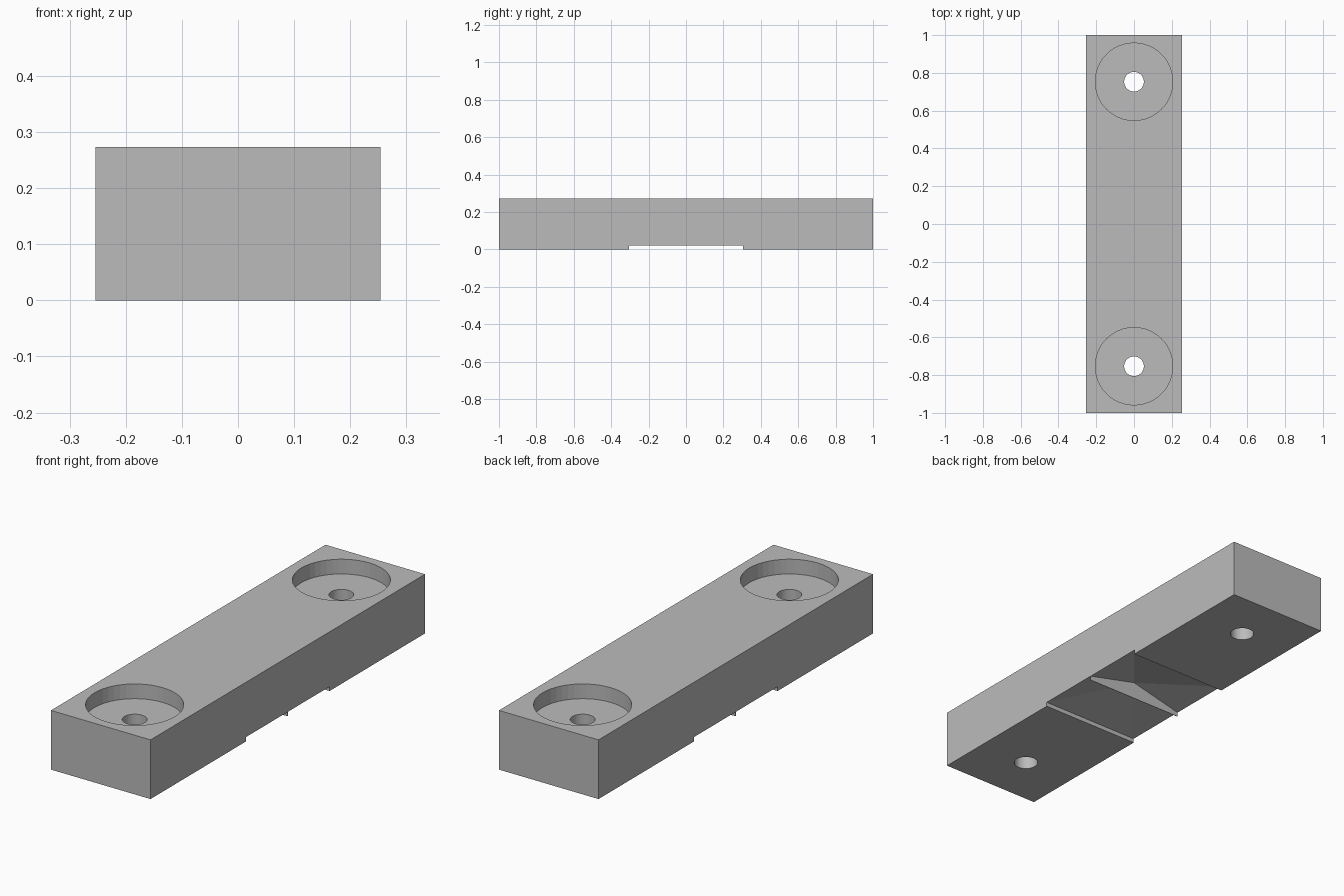
import bpy, bmesh
from mathutils import Matrix

if "Cube" in bpy.data.objects:
    bpy.data.objects.remove(bpy.data.objects["Cube"])

grey = bpy.data.materials.new("plain_grey")
grey.diffuse_color = (0.5, 0.5, 0.5, 1)
grey.use_nodes = True
grey.node_tree.nodes["Principled BSDF"].inputs["Base Color"].default_value = grey.diffuse_color

W, L, H = 0.254, 1.0, 0.273      # half width, half length, height
POCKET, LIP, PEAK = 0.305, 0.02, 0.08


def make_object(name, bm):
    bmesh.ops.recalc_face_normals(bm, faces=bm.faces)
    me = bpy.data.meshes.new(name)
    bm.to_mesh(me)
    bm.free()
    me.materials.append(grey)
    ob = bpy.data.objects.new(name, me)
    bpy.context.collection.objects.link(ob)
    return ob


def box(name, x, y, z0, z1):
    bm = bmesh.new()
    m = Matrix.Translation((0, 0, (z0 + z1) / 2)) @ Matrix.Diagonal((2 * x, 2 * y, z1 - z0, 1))
    bmesh.ops.create_cube(bm, size=1, matrix=m)
    return make_object(name, bm)


def cylinder(name, r, y, z0, z1):
    bm = bmesh.new()
    bmesh.ops.create_cone(bm, cap_ends=True, segments=48, radius1=r, radius2=r,
                          depth=z1 - z0, matrix=Matrix.Translation((0, y, (z0 + z1) / 2)))
    return make_object(name, bm)


def cut(target, cutter):
    mod = target.modifiers.new("cut", 'BOOLEAN')
    mod.operation = 'DIFFERENCE'
    mod.solver = 'EXACT'
    mod.object = cutter
    bpy.context.view_layer.objects.active = target
    bpy.ops.object.modifier_apply(modifier=mod.name)
    bpy.data.objects.remove(cutter)


# Main bar
bar = box("bar", W, L, 0, H)

# Counterbored screw holes at both ends
for y in (-0.753, 0.753):
    cut(bar, cylinder("counterbore_cutter", 0.205, y, 0.205, H + 0.1))
    cut(bar, cylinder("hole_cutter", 0.052, y, -0.1, H + 0.05))

# Underside pocket whose roof rises to a shallow peak
bm = bmesh.new()
xe = W + 0.0005
ring = [(-xe, -POCKET), (xe, -POCKET), (xe, POCKET), (-xe, POCKET)]
low = [bm.verts.new((x, y, -0.1)) for x, y in ring]
high = [bm.verts.new((x, y, LIP)) for x, y in ring]
peak = bm.verts.new((0, 0, PEAK))
bm.faces.new(low)
for i in range(4):
    j = (i + 1) % 4
    bm.faces.new((low[i], low[j], high[j], high[i]))
    bm.faces.new((high[i], high[j], peak))
cut(bar, make_object("pocket_cutter", bm))

# Thin web across the middle of the pocket
bm = bmesh.new()
outline = [(-W, 0), (W, 0), (W, LIP), (0, PEAK), (-W, LIP)]
face = bm.faces.new([bm.verts.new((x, -0.001, z)) for x, z in outline])
ext = bmesh.ops.extrude_face_region(bm, geom=[face])
bmesh.ops.translate(bm, vec=(0, 0.002, 0),
                    verts=[g for g in ext["geom"] if isinstance(g, bmesh.types.BMVert)])
make_object("pocket_web", bm)
